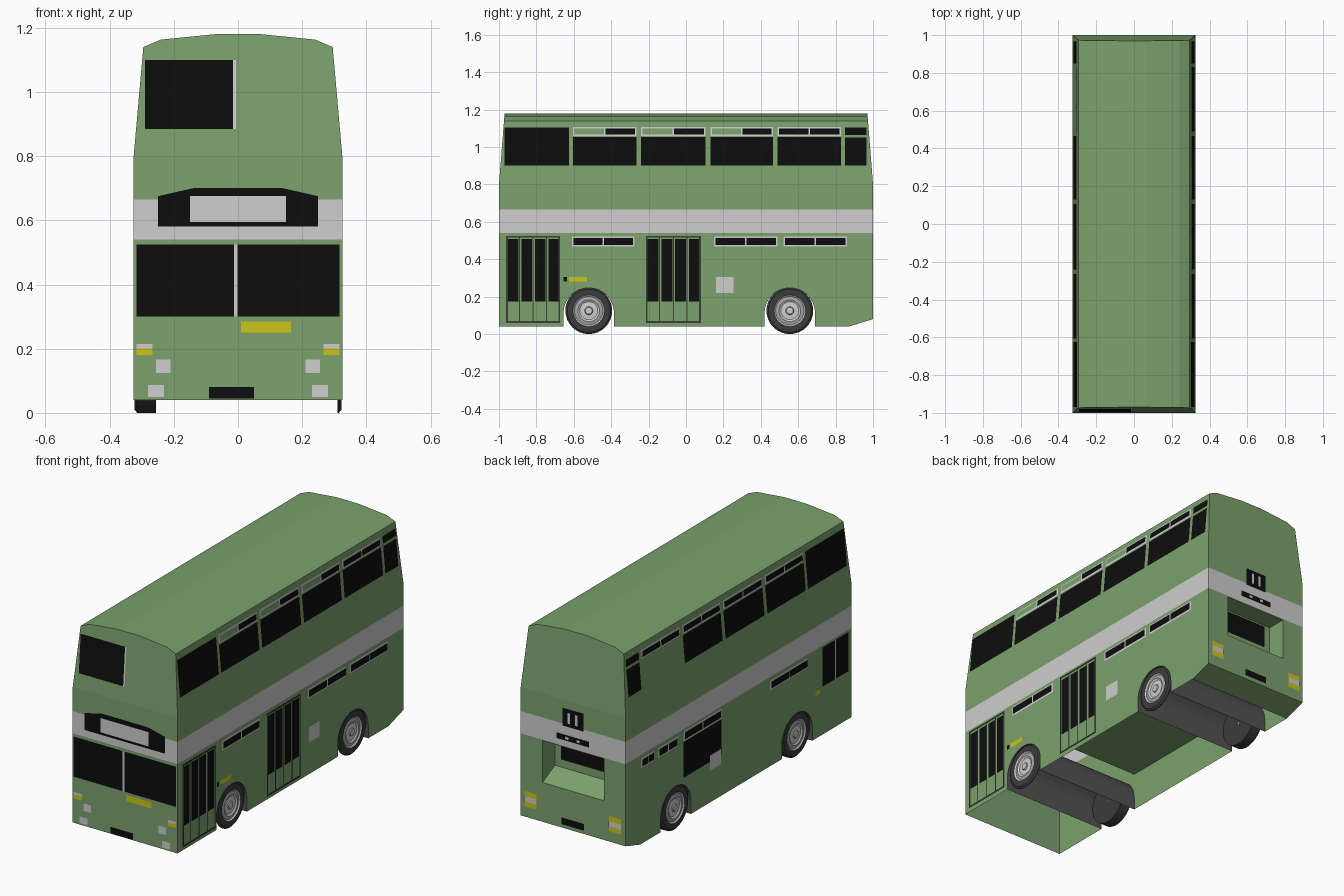
import bpy, bmesh, math
from mathutils import Vector

cube = bpy.data.objects.get("Cube")
if cube:
    bpy.data.objects.remove(cube, do_unlink=True)


def material(name, r, g, b):
    m = bpy.data.materials.new(name)
    m.use_nodes = True
    m.diffuse_color = (r, g, b, 1)
    bsdf = m.node_tree.nodes["Principled BSDF"]
    bsdf.inputs["Base Color"].default_value = (r, g, b, 1)
    bsdf.inputs["Roughness"].default_value = 0.7
    return m


GREEN = material("leaf green", 0.2, 0.36, 0.155)
LIGHT = material("light grey", 0.62, 0.62, 0.62)
BLACK = material("glass black", 0.004, 0.004, 0.004)
YELLOW = material("yellow", 0.6, 0.56, 0.01)
TYRE = material("tyre grey", 0.045, 0.045, 0.045)
ARCH = material("arch grey", 0.085, 0.085, 0.085)
TRIM = material("door trim", 0.04, 0.05, 0.037)
STEEL = material("steel", 0.38, 0.38, 0.38)


def make(name, bm, *mats):
    mesh = bpy.data.meshes.new(name)
    bm.to_mesh(mesh)
    bm.free()
    for m in mats:
        mesh.materials.append(m)
    ob = bpy.data.objects.new(name, mesh)
    bpy.context.collection.objects.link(ob)
    return ob


def hull(points):
    bm = bmesh.new()
    for p in points:
        bm.verts.new(p)
    bmesh.ops.convex_hull(bm, input=bm.verts[:])
    bmesh.ops.dissolve_limit(bm, angle_limit=0.01, verts=bm.verts[:], edges=bm.edges[:])
    bmesh.ops.recalc_face_normals(bm, faces=bm.faces[:])
    return bm


def side_x(z):
    return 0.325 - max(0, z - 0.8) * 0.03 / 0.34


def end_y(z):
    return 1 - max(0, z - 0.8) * 0.03 / 0.38


# Body shell: leaning upper deck, curved roof, raised tail
WHEELS = (-0.52, 0.555)
BAND = (0.54, 0.665)
points = []
for s in (-1, 1):
    points += [(s * 0.325, -1, 0.04), (s * 0.325, 0.87, 0.04), (s * 0.325, 1, 0.08)]
    for x, z in ((0.325, 0.8), (0.295, 1.14), (0.24, 1.163), (0.07, 1.18)):
        points += [(s * x, e * end_y(z), z) for e in (-1, 1)]
bm = hull(points)
for z in BAND:
    bmesh.ops.bisect_plane(bm, geom=bm.verts[:] + bm.edges[:] + bm.faces[:],
                           plane_co=(0, 0, z), plane_no=(0, 0, 1))
body = make("body", bm, GREEN, LIGHT, ARCH)

# Wheel arch tunnels and the engine recess are cut out
cutters = []
for y in WHEELS:
    pts = []
    for x in (-0.5, 0.5):
        pts += [(x, y - 0.135, -0.1), (x, y + 0.135, -0.1)]
        for i in range(17):
            a = math.pi * i / 16
            pts.append((x, y + 0.135 * math.cos(a), 0.112 + 0.135 * math.sin(a)))
    cutters.append(make("arch_cutter", hull(pts)))
pts = [(x, y, z) for x in (-0.19, 0.19)
       for y, z in ((1.01, 0.295), (1.01, 0.535), (0.89, 0.355), (0.89, 0.535))]
cutters.append(make("recess_cutter", hull(pts)))
for c in cutters:
    c.hide_render = True
    mod = body.modifiers.new("cut", 'BOOLEAN')
    mod.operation = 'DIFFERENCE'
    mod.solver = 'EXACT'
    mod.object = c
bpy.context.view_layer.update()
cut = bpy.data.meshes.new_from_object(body.evaluated_get(bpy.context.evaluated_depsgraph_get()))
body.modifiers.clear()
for c in cutters:
    bpy.data.objects.remove(c, do_unlink=True)

# Open underside, grey tunnels, light waist band
bm = bmesh.new()
bm.from_mesh(cut)
bm.normal_update()
under = [f for f in bm.faces if f.normal.z < -0.98 and f.calc_center_median().z < 0.05]
bmesh.ops.delete(bm, geom=under, context='FACES')
for f in bm.faces:
    c = f.calc_center_median()
    f.material_index = 0
    if BAND[0] < c.z < BAND[1] and abs(f.normal.z) < 0.5:
        f.material_index = 1
    elif c.z < 0.3 and abs(f.normal.x) < 0.5 and any(abs(c.y - y) < 0.15 for y in WHEELS):
        f.material_index = 2
bm.to_mesh(body.data)
bm.free()

bm = bmesh.new()
bm.faces.new([bm.verts.new(p) for p in ((-0.32, -0.38, 0.25), (-0.32, 0.42, 0.25),
                                        (0.32, 0.42, 0.25), (0.32, -0.38, 0.25))])
make("lower_floor", bm, GREEN)


def spot(face, u, z, lift):
    if face in ("left", "right"):
        x = side_x(z) + lift
        return Vector((x if face == "left" else -x, u, z))
    y = end_y(z) + lift
    return Vector((u, y if face == "back" else -y, z))


def plates(name, face, mat, rects, lift=0.003):
    """Thin plates on one side; each is (u0, u1, z0, z1)."""
    bm = bmesh.new()
    for a, b, lo, hi in rects:
        ring = [(a, lo), (b, lo), (b, hi), (a, hi)]
        if face in ("right", "back"):
            ring.reverse()
        bm.faces.new([bm.verts.new(spot(face, u, z, lift)) for u, z in ring])
    return make(name, bm, mat)


def hoppers(name, face, spans, lo, hi, blank=()):
    """Light framed vents split in two; blank ones keep a green first half."""
    plates(name + "_frame", face, LIGHT, [(a, b, lo, hi) for a, b in spans])
    t = 0.008
    glass, fill = [], []
    for i, (a, b) in enumerate(spans):
        mid = (a + b) / 2
        (fill if i in blank else glass).append((a + t, mid - t / 2, lo + t, hi - t))
        glass.append((mid + t / 2, b - t, lo + t, hi - t))
    plates(name + "_glass", face, BLACK, glass, 0.006)
    if fill:
        plates(name + "_blank", face, GREEN, fill, 0.006)


# Upper deck side windows
BAYS = [(-0.605, -0.265), (-0.24, 0.105), (0.13, 0.465), (0.49, 0.83)]
for face in ("left", "right"):
    main = BAYS if face == "left" else BAYS[:3]
    plates("upper_windows_" + face, face, BLACK,
           [(-0.97, -0.625, 0.9, 1.105), (0.85, 0.965, 0.9, 1.05)]
           + [(a, b, 0.9, 1.053) for a, b in main])
    hoppers("upper_vents_" + face, face, BAYS, 1.06, 1.108,
            (0, 1, 2) if face == "left" else ())
    plates("rear_vent_" + face, face, BLACK, [(0.85, 0.965, 1.065, 1.105)])
    plates("filler_flap_" + face, face, LIGHT, [(0.16, 0.255, 0.22, 0.305)])

# Lower deck side windows
hoppers("lower_vents_left", "left", [(-0.61, -0.275), (0.15, 0.49), (0.52, 0.86)], 0.467, 0.522)
hoppers("lower_vents_right", "right", [(-0.61, -0.275), (0.54, 0.715), (0.75, 0.865)], 0.467, 0.522)
plates("lower_window_right", "right", BLACK, [(0.155, 0.49, 0.27, 0.47)])
hoppers("lower_window_vent_right", "right", [(0.155, 0.49)], 0.475, 0.53)
plates("driver_window", "right", BLACK, [(-0.97, -0.86, 0.31, 0.53), (-0.85, -0.74, 0.31, 0.53)])
plates("driver_window_bar", "right", LIGHT, [(-0.86, -0.85, 0.31, 0.53)])
plates("side_marker_right", "right", YELLOW, [(-0.72, -0.68, 0.28, 0.305)])
plates("side_marker_left", "left", YELLOW, [(-0.625, -0.53, 0.28, 0.305)])
plates("door_button", "left", BLACK, [(-0.655, -0.635, 0.28, 0.305)])

# Folding doors
for name, a, b in (("front_door", -0.963, -0.673), ("middle_door", -0.215, 0.08)):
    lo, hi, t = 0.06, 0.525, 0.01
    bars = [(a, b, lo, lo + t), (a, b, hi - t, hi), (a, a + t, lo, hi), (b - t, b, lo, hi)]
    leaf = (b - a) / 4
    for i in (1, 2, 3):
        m = a + i * leaf
        bars.append((m - 0.003, m + 0.003, lo, hi))
    plates(name + "_frame", "left", TRIM, bars, 0.006)
    plates(name + "_glass", "left", BLACK,
           [(a + i * leaf + 0.01, a + (i + 1) * leaf - 0.006, 0.175, 0.507) for i in range(4)])

# Front face
plates("upper_front_window", "front", BLACK, [(-0.29, -0.015, 0.885, 1.1)])
plates("upper_front_bar", "front", LIGHT, [(-0.015, -0.006, 0.885, 1.1)])
plates("windscreen", "front", BLACK, [(-0.317, -0.013, 0.3, 0.525), (-0.002, 0.317, 0.3, 0.525)])
plates("windscreen_bar", "front", LIGHT, [(-0.013, -0.002, 0.3, 0.525)])
bm = bmesh.new()
outline = [(-0.25, 0.58), (0.25, 0.58), (0.25, 0.675), (0.14, 0.7), (-0.14, 0.7), (-0.25, 0.675)]
bm.faces.new([bm.verts.new(spot("front", u, z, 0.003)) for u, z in outline])
make("destination_box", bm, BLACK)
plates("destination_blind", "front", LIGHT, [(-0.15, 0.15, 0.595, 0.675)], 0.006)
plates("front_yellow_plate", "front", YELLOW, [(0.01, 0.165, 0.25, 0.285)])
plates("front_bumper_plate", "front", BLACK, [(-0.09, 0.05, 0.045, 0.08)])


def both(rects):
    return rects + [(-b, -a, lo, hi) for a, b, lo, hi in rects]


plates("headlights", "front", LIGHT, both([(0.267, 0.317, 0.2, 0.215), (0.21, 0.255, 0.125, 0.167),
                                           (0.23, 0.28, 0.05, 0.087)]))
plates("front_indicators", "front", YELLOW, both([(0.267, 0.317, 0.18, 0.2)]))

# Back face
plates("engine_window", "back", BLACK, [(-0.15, 0.15, 0.4, 0.525)], -0.106)
plates("back_grille", "back", BLACK, [(-0.065, 0.065, 0.655, 0.755)])
plates("back_grille_bars", "back", LIGHT, both([(0.015, 0.03, 0.675, 0.735)]), 0.006)
plates("back_blind", "back", BLACK, [(-0.1, 0.1, 0.575, 0.607)])
plates("back_blind_marks", "back", LIGHT, both([(0.025, 0.045, 0.584, 0.598)]), 0.006)
plates("tail_lights", "back", YELLOW, both([(0.225, 0.3, 0.14, 0.225)]))
plates("tail_light_bars", "back", LIGHT, both([(0.225, 0.3, 0.168, 0.197)]), 0.006)
plates("back_number_plate", "back", BLACK, [(-0.07, 0.07, 0.1, 0.138)])


# Wheels: turned profile of (depth, radius)
def wheel(name, side, y, width):
    profile = [(0, 0.004), (0, 0.018), (0.006, 0.022), (0.008, 0.048), (0.002, 0.058), (0.006, 0.076),
               (0, 0.084), (0, 0.115), (0.008, 0.125), (width, 0.125), (width, 0.004)]
    n = 32
    bm = bmesh.new()
    rings = []
    for d, r in profile:
        rings.append([bm.verts.new((side * (0.322 - d), y + r * math.cos(math.tau * i / n),
                                    0.125 + r * math.sin(math.tau * i / n))) for i in range(n)])
    bm.faces.new(rings[0])
    bm.faces.new(rings[-1])
    for k in range(len(rings) - 1):
        r = (profile[k][1] + profile[k + 1][1]) / 2
        slot = 1 if r > 0.08 or k > 6 else 2 if k in (1, 4) else 0
        for i in range(n):
            j = (i + 1) % n
            f = bm.faces.new((rings[k][i], rings[k][j], rings[k + 1][j], rings[k + 1][i]))
            f.material_index = slot
    bmesh.ops.recalc_face_normals(bm, faces=bm.faces[:])
    make(name, bm, LIGHT, TYRE, STEEL)


for place, y in zip(("front", "rear"), WHEELS):
    wheel(place + "_wheel_left", 1, y, 0.012)
    wheel(place + "_wheel_right", -1, y, 0.067)
